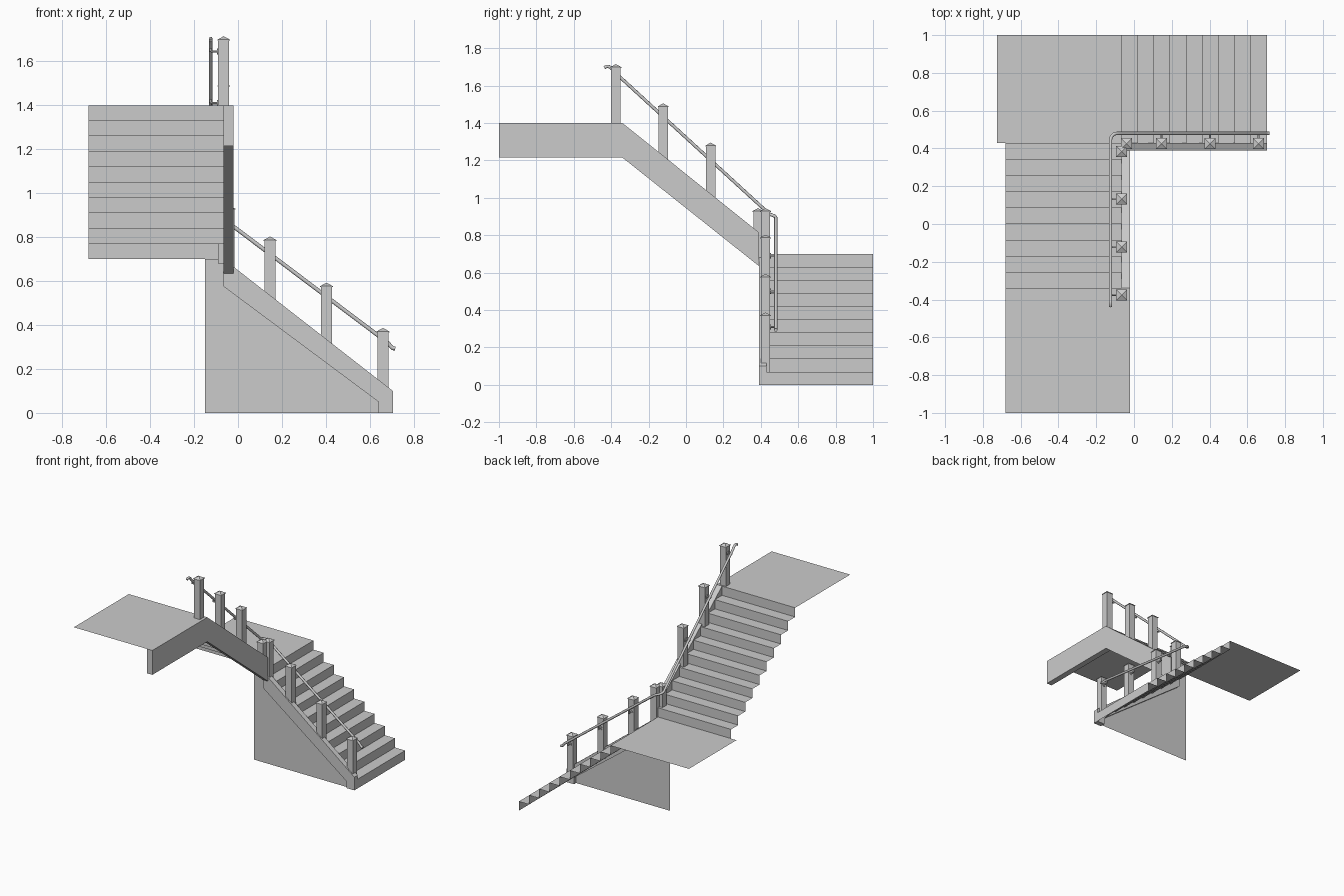
import bpy, math
from mathutils import Vector

if "Cube" in bpy.data.objects:
    bpy.data.objects.remove(bpy.data.objects["Cube"])

RISE, RUN, N = 0.07, 0.0856, 10


def mesh_object(name, verts, faces):
    me = bpy.data.meshes.new(name)
    me.from_pydata(verts, [], faces)
    me.update()
    ob = bpy.data.objects.new(name, me)
    bpy.context.collection.objects.link(ob)
    return ob


def prism(name, profile, place, a, b):
    """Closed profile swept from a to b; place(u, z, w) maps to 3D."""
    n = len(profile)
    verts = [place(u, z, a) for u, z in profile] + [place(u, z, b) for u, z in profile]
    faces = [tuple(range(n)), tuple(range(2 * n - 1, n - 1, -1))]
    faces += [(i, i + n, (i + 1) % n + n, (i + 1) % n) for i in range(n)]
    ob = mesh_object(name, verts, faces)
    bpy.context.view_layer.objects.active = ob
    ob.select_set(True)
    bpy.ops.object.mode_set(mode='EDIT')
    bpy.ops.mesh.select_all(action='SELECT')
    bpy.ops.mesh.normals_make_consistent(inside=False)
    bpy.ops.object.mode_set(mode='OBJECT')
    ob.select_set(False)
    return ob


def sheet(name, path, place, a, b):
    """Open profile swept into a thin sheet (treads, risers and landing)."""
    n = len(path)
    verts = [place(u, z, a) for u, z in path] + [place(u, z, b) for u, z in path]
    return mesh_object(name, verts, [(i, i + 1, i + 1 + n, i + n) for i in range(n - 1)])


def step_path(start, z0):
    path = [(start, z0)]
    for k in range(N):
        path.append((start - k * RUN, z0 + (k + 1) * RISE))
        if k < N - 1:
            path.append((start - (k + 1) * RUN, z0 + (k + 1) * RISE))
    return path


def along_x(u, z, w):
    return (u, w, z)


def along_y(u, z, w):
    return (w, u, z)


# Flights of steps
sheet("lower_steps", step_path(0.705, 0), along_x, 1.0, 0.43)
sheet("upper_steps", step_path(0.43, 0.70), along_y, -0.68, -0.065)

# Landings
sheet("middle_landing", [(-0.065, 0.70), (-0.725, 0.70)], along_x, 1.0, 0.43)
sheet("top_landing", [(-0.34, 1.40), (-1.0, 1.40)], along_y, -0.68, -0.065)

# Stringers and the wall under the lower flight
prism("lower_stringer", [(0.705, 0), (0.705, 0.10), (-0.065, 0.70), (-0.065, 0.575),
                         (0.64, 0.05), (0.64, 0)], along_x, 0.39, 0.43)
prism("upper_stringer", [(-1, 1.215), (-0.34, 1.215), (0.39, 0.635), (0.39, 0.815),
                         (-0.34, 1.40), (-1, 1.40)], along_y, -0.065, -0.02)
mesh_object("under_stair_wall",
            [(x, 0.405, z) for x, z in [(-0.15, 0), (0.64, 0), (0.64, 0.05),
                                        (-0.065, 0.575), (-0.065, 0.70), (-0.15, 0.70)]],
            [(0, 1, 2, 3, 4, 5)])


# Posts with shallow pyramid caps
def post(name, x, y, z0, z1):
    def ring(h, z):
        return [(x + sx * h, y + sy * h, z) for sx, sy in ((-1, -1), (1, -1), (1, 1), (-1, 1))]
    h, c, e = 0.025, 0.029, z1 - 0.016
    verts = ring(h, z0) + ring(h, e - 0.004) + ring(c, e - 0.004) + ring(c, e) + [(x, y, z1)]
    faces = [(3, 2, 1, 0)]
    for r in range(3):
        for i in range(4):
            j = (i + 1) % 4
            faces.append((r * 4 + i, r * 4 + j, r * 4 + 4 + j, r * 4 + 4 + i))
    faces += [(12 + i, 12 + (i + 1) % 4, 16) for i in range(4)]
    mesh_object(name, verts, faces)


for i, (x, z0, z1) in enumerate([(0.66, 0.07, 0.387), (0.403, 0.28, 0.593),
                                 (0.146, 0.49, 0.803), (-0.04, 0.63, 0.945)]):
    post(f"lower_post_{i + 1}", x, 0.425, z0, z1)
for i, (y, z0, z1) in enumerate([(0.385, 0.68, 0.945), (0.132, 0.98, 1.295),
                                 (-0.122, 1.19, 1.505), (-0.375, 1.40, 1.715)]):
    post(f"upper_post_{i + 1}", -0.065, y, z0, z1)


# Handrail: one round tube turning the corner, curled at both ends
def tube(name, pts, radius):
    cu = bpy.data.curves.new(name, 'CURVE')
    cu.dimensions = '3D'
    cu.bevel_depth = radius
    cu.bevel_resolution = 2
    cu.use_fill_caps = True
    sp = cu.splines.new('POLY')
    sp.points.add(len(pts) - 1)
    for p, co in zip(sp.points, pts):
        p.co = (*co, 1)
    sp.use_smooth = True
    ob = bpy.data.objects.new(name, cu)
    bpy.context.collection.objects.link(ob)


RX, RY, R = -0.124, 0.48, 0.035
rail = [(0.716, RY, 0.293), (0.705, RY, 0.294), (0.696, RY, 0.302), (0.685, RY, 0.317),
        (RX + R + 0.02, RY, 0.885)]
for k in range(7):
    a = math.pi / 2 * (1 + k / 6)
    rail.append((RX + R + R * math.cos(a), RY - R + R * math.sin(a), 0.895 + 0.003 * k))
rail += [(RX, 0.42, 0.937), (RX, -0.385, 1.675), (RX, -0.398, 1.692), (RX, -0.411, 1.701),
         (RX, -0.424, 1.703), (RX, -0.436, 1.695)]
tube("handrail", rail, 0.009)


# Brackets: flange on the post, arm out to the rail
def rod(name, a, b, radius):
    a, b = Vector(a), Vector(b)
    d = b - a
    bpy.ops.mesh.primitive_cylinder_add(vertices=12, radius=radius, depth=d.length,
                                        location=(a + b) / 2,
                                        rotation=d.to_track_quat('Z', 'Y').to_euler())
    ob = bpy.context.object
    ob.name = name
    bpy.ops.object.shade_smooth_by_angle()


def bracket(name, base, out, drop):
    base, out = Vector(base), Vector(out)
    elbow = base + out
    rod(name + "_flange", base, base + out * 0.15, 0.014)
    rod(name + "_arm", base, elbow, 0.005)
    rod(name + "_stem", elbow, elbow + Vector((0, 0, drop)), 0.005)


for i, (x, z) in enumerate([(0.66, 0.31), (0.403, 0.50), (0.146, 0.69)]):
    bracket(f"lower_bracket_{i + 1}", (x, 0.45, z), (0, 0.03, 0), 0.025)
for i, (y, z) in enumerate([(0.132, 1.18), (-0.122, 1.41), (-0.375, 1.645)]):
    bracket(f"upper_bracket_{i + 1}", (-0.09, y, z), (-0.034, 0, 0), 0.025)
